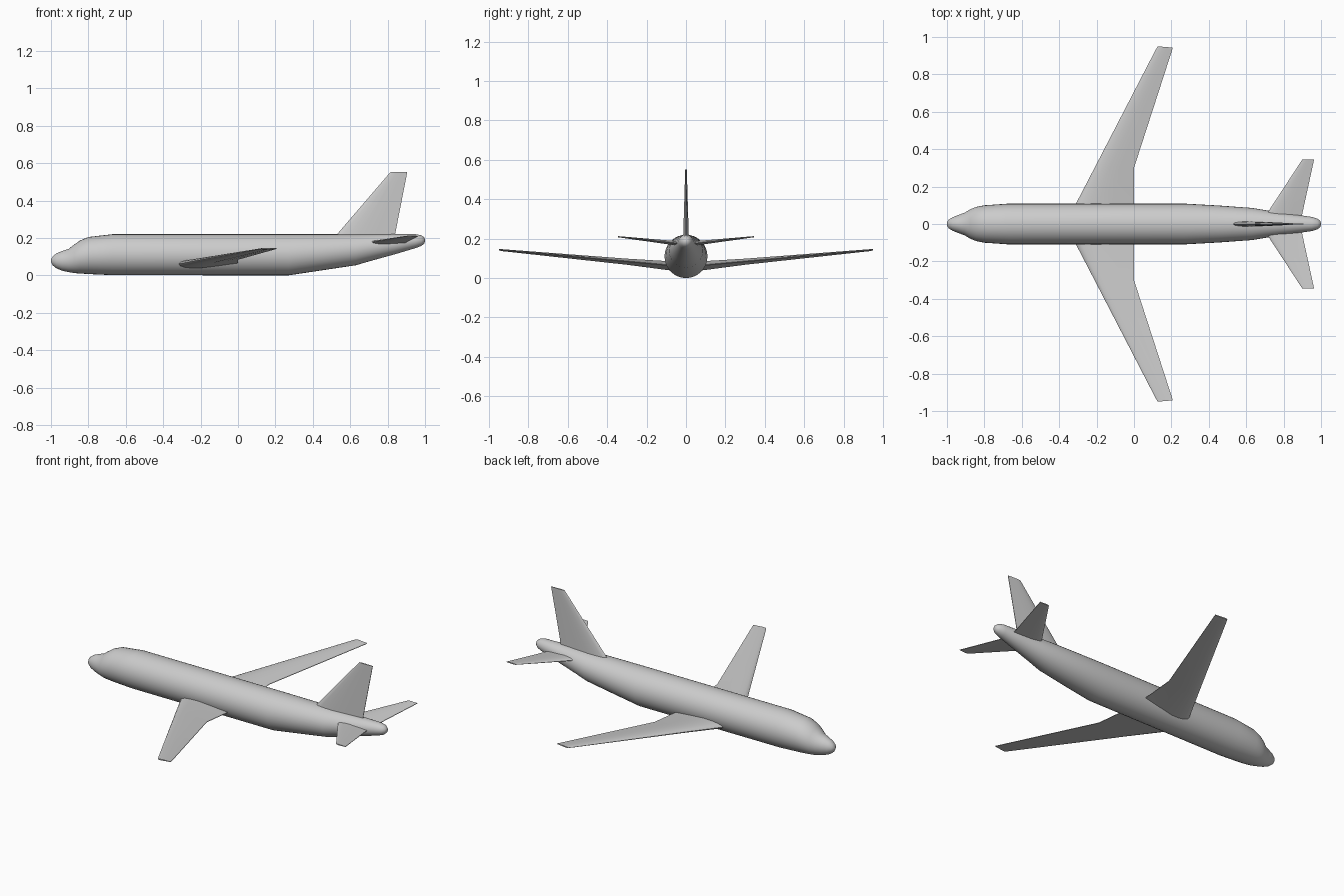
import bpy
import bmesh
import math
from mathutils import Vector

cube = bpy.data.objects.get("Cube")
if cube:
    bpy.data.objects.remove(cube, do_unlink=True)

grey = bpy.data.materials.new("light_grey")
grey.use_nodes = True
colour = (0.6, 0.6, 0.6, 1)
grey.diffuse_color = colour
grey.node_tree.nodes["Principled BSDF"].inputs["Base Color"].default_value = colour


def loft(name, rings, angle, mirror=False):
    """Skin a list of equal-length closed rings and cap both ends."""
    bm = bmesh.new()
    loops = [[bm.verts.new(p) for p in ring] for ring in rings]
    for a, b in zip(loops, loops[1:]):
        n = len(a)
        for i in range(n):
            j = (i + 1) % n
            bm.faces.new((a[i], a[j], b[j], b[i]))
    bm.faces.new(loops[0])
    bm.faces.new(loops[-1])
    bmesh.ops.recalc_face_normals(bm, faces=bm.faces)
    mesh = bpy.data.meshes.new(name)
    bm.to_mesh(mesh)
    bm.free()
    obj = bpy.data.objects.new(name, mesh)
    bpy.context.collection.objects.link(obj)
    mesh.materials.append(grey)
    bpy.ops.object.select_all(action="DESELECT")
    obj.select_set(True)
    bpy.context.view_layer.objects.active = obj
    bpy.ops.object.shade_smooth_by_angle(angle=math.radians(angle))
    if mirror:
        mod = obj.modifiers.new("mirror", "MIRROR")
        mod.use_axis = (False, True, False)
        mod.use_mirror_merge = False
    return obj


def oval(x, bottom, top, half_width, sides=32):
    mid, half = (top + bottom) / 2, (top - bottom) / 2
    angles = [2 * math.pi * i / sides for i in range(sides)]
    return [(x, half_width * math.cos(a), mid + half * math.sin(a)) for a in angles]


# Chord position and half thickness of the airfoil
FOIL = [(0.03, 0.22), (0.1, 0.38), (0.22, 0.48), (0.38, 0.5), (0.65, 0.32)]


def airfoil(lead, trail, thick, axis):
    lead, trail, axis = Vector(lead), Vector(trail), Vector(axis)
    upper = [lead.lerp(trail, t) + axis * thick * h for t, h in FOIL]
    lower = [lead.lerp(trail, t) - axis * thick * h for t, h in FOIL]
    edge = axis * 0.0015
    return [lead] + upper + [trail + edge, trail - edge] + lower[::-1]


# Fuselage: x, bottom, top, half width
stations = [
    (-1.0, 0.07, 0.085, 0.008), (-0.99, 0.053, 0.102, 0.024),
    (-0.97, 0.037, 0.118, 0.036), (-0.94, 0.025, 0.13, 0.048),
    (-0.905, 0.017, 0.142, 0.061), (-0.875, 0.012, 0.165, 0.079),
    (-0.845, 0.01, 0.186, 0.091), (-0.8, 0.007, 0.205, 0.1),
    (-0.67, 0.001, 0.22, 0.109), (0.27, 0, 0.22, 0.109),
    (0.45, 0.027, 0.22, 0.099), (0.63, 0.054, 0.22, 0.086),
    (0.72, 0.08, 0.22, 0.071), (0.84, 0.113, 0.22, 0.053),
    (0.95, 0.146, 0.22, 0.038), (0.98, 0.157, 0.214, 0.029),
    (0.995, 0.169, 0.203, 0.017), (1.0, 0.182, 0.192, 0.005),
]
loft("fuselage", [oval(*s) for s in stations], 50)

# Main wings, with a straight inner trailing edge
UP, SIDE = (0, 0, 1), (0, 1, 0)
loft("wings", [
    airfoil((-0.346, 0.04, 0.057), (0, 0.04, 0.062), 0.05, UP),
    airfoil((-0.315, 0.1, 0.062), (0, 0.1, 0.067), 0.045, UP),
    airfoil((-0.211, 0.3, 0.082), (0, 0.3, 0.085), 0.031, UP),
    airfoil((0.115, 0.93, 0.141), (0.204, 0.93, 0.142), 0.01, UP),
    airfoil((0.127, 0.95, 0.143), (0.207, 0.943, 0.144), 0.007, UP),
], 35, mirror=True)

# Tailplanes
loft("tailplanes", [
    airfoil((0.687, 0.02, 0.173), (0.893, 0.02, 0.173), 0.025, UP),
    airfoil((0.72, 0.07, 0.179), (0.903, 0.07, 0.179), 0.021, UP),
    airfoil((0.9, 0.345, 0.21), (0.963, 0.345, 0.21), 0.006, UP),
], 35, mirror=True)

# Upright tail fin
loft("tail_fin", [
    airfoil((0.495, 0, 0.18), (0.832, 0, 0.18), 0.032, SIDE),
    airfoil((0.53, 0, 0.22), (0.84, 0, 0.22), 0.028, SIDE),
    airfoil((0.815, 0, 0.552), (0.905, 0, 0.552), 0.008, SIDE),
], 35)
